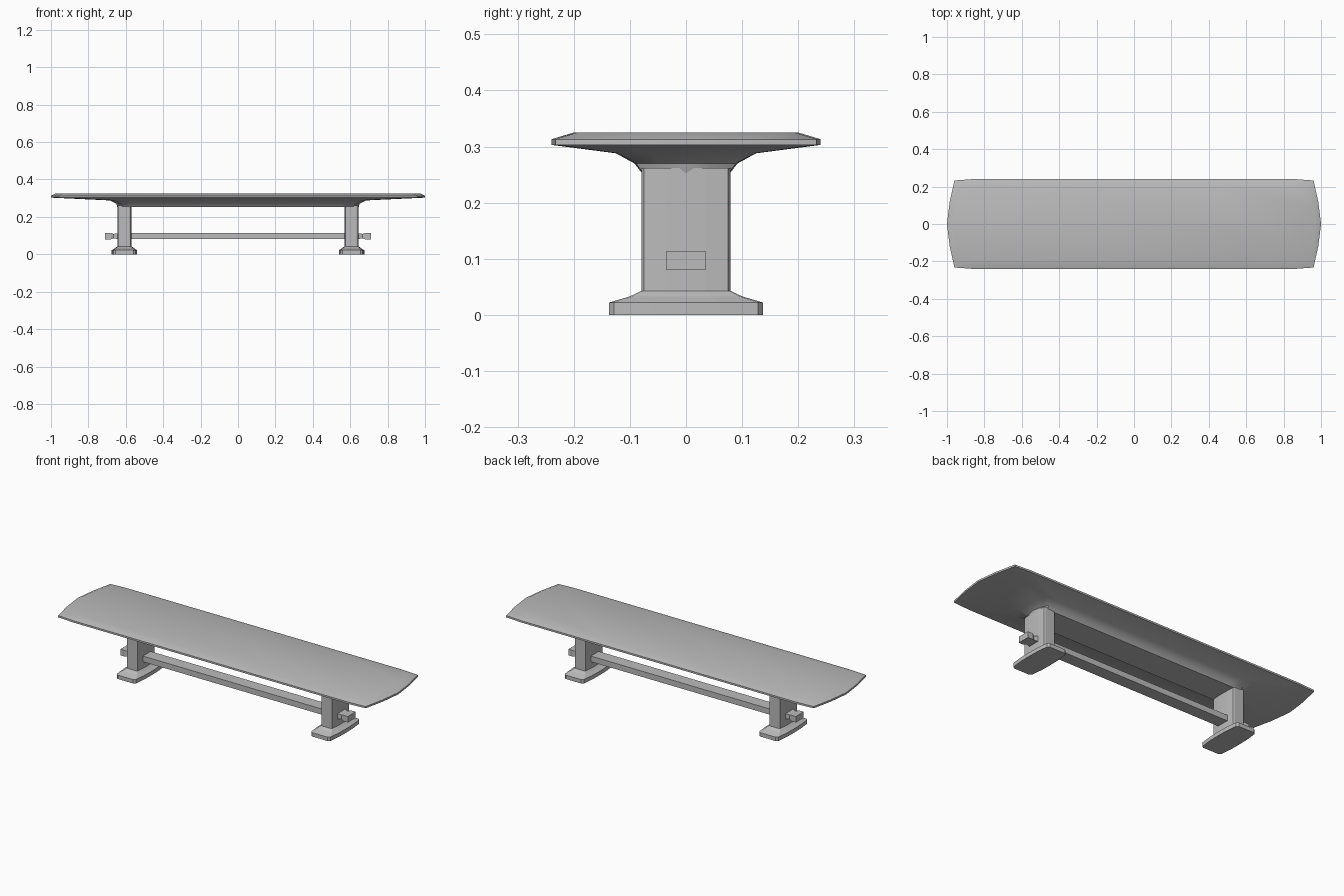
import bpy, bmesh, math

cube = bpy.data.objects.get("Cube")
if cube:
    bpy.data.objects.remove(cube, do_unlink=True)

grey = bpy.data.materials.new("plain grey")
grey.use_nodes = True
tone = (0.5, 0.5, 0.5, 1)
grey.diffuse_color = tone
grey.node_tree.nodes["Principled BSDF"].inputs["Base Color"].default_value = tone


def mirrored(quarter):
    """Closed outline from points running from the +x axis towards +y."""
    half = quarter + [(-x, y) for x, y in reversed(quarter)]
    return half + [(x, -y) for x, y in reversed(half) if abs(y) > 1e-6]


def loft(name, rings, centre=0, smooth=None):
    """Skin a stack of (outline, z) rings and cap both ends."""
    bm = bmesh.new()
    loops = [[bm.verts.new((x + centre, y, z)) for x, y in outline] for outline, z in rings]
    n = len(loops[0])
    for low, high in zip(loops, loops[1:]):
        for i in range(n):
            j = (i + 1) % n
            bm.faces.new((low[i], low[j], high[j], high[i]))
    bm.faces.new(loops[0][::-1])
    bm.faces.new(loops[-1])
    bmesh.ops.recalc_face_normals(bm, faces=bm.faces)
    return finish(name, bm, smooth)


def finish(name, bm, smooth=None):
    mesh = bpy.data.meshes.new(name)
    bm.to_mesh(mesh)
    bm.free()
    mesh.materials.append(grey)
    obj = bpy.data.objects.new(name, mesh)
    bpy.context.collection.objects.link(obj)
    if smooth:
        bpy.ops.object.select_all(action='DESELECT')
        obj.select_set(True)
        bpy.context.view_layer.objects.active = obj
        bpy.ops.object.shade_smooth_by_angle(angle=math.radians(smooth))
    return obj


def top_outline(length, width):
    """Long plank with gently bowed ends."""
    shape = [(1, 0), (0.985, 0.5), (0.96, 0.97), (0.86, 1), (0.4, 1)]
    return mirrored([(x * length, y * width) for x, y in shape])


def post_outline(depth, width, corner):
    """Slab with bowed broad faces and clipped corners."""
    return mirrored([(depth, 0), (depth * 0.98, width * 0.45),
                     (depth * 0.88, width - corner), (depth * 0.7, width)])


# Table top with bevelled rim and flared, solid underside
loft("table_top", [
    (top_outline(0.645, 0.078), 0.252),
    (top_outline(0.65, 0.092), 0.27),
    (top_outline(0.685, 0.125), 0.288),
    (top_outline(1, 0.24), 0.303),
    (top_outline(1, 0.24), 0.313),
    (top_outline(0.975, 0.2), 0.325),
], smooth=30)

# Pedestal at each end: spreading foot and upright slab
for side, sign in (("left", 1), ("right", -1)):
    foot = post_outline(0.068, 0.137, 0.009)
    post = post_outline(0.038, 0.079, 0.004)
    loft(side + "_foot", [
        (foot, 0), (foot, 0.022),
        (post_outline(0.05, 0.1, 0.006), 0.033), (post, 0.043),
    ], sign * 0.607)
    loft(side + "_leg", [(post, 0.04), (post, 0.262)], sign * 0.607)

# Stretcher bar passing through the legs, waisted just outside each one
bm = bmesh.new()
profile = [(0.71, 0.035, 0.017), (0.68, 0.035, 0.017), (0.665, 0.028, 0.012),
           (0.64, 0.035, 0.016)]
stations = [(-x, w, h) for x, w, h in profile] + profile[::-1]
sections = [[bm.verts.new((x, a * w, 0.097 + b * h))
             for a, b in ((-1, -1), (1, -1), (1, 1), (-1, 1))] for x, w, h in stations]
for s, t in zip(sections, sections[1:]):
    for i in range(4):
        j = (i + 1) % 4
        bm.faces.new((s[i], s[j], t[j], t[i]))
bm.faces.new(sections[0])
bm.faces.new(sections[-1])
bmesh.ops.recalc_face_normals(bm, faces=bm.faces)
finish("stretcher_bar", bm)
